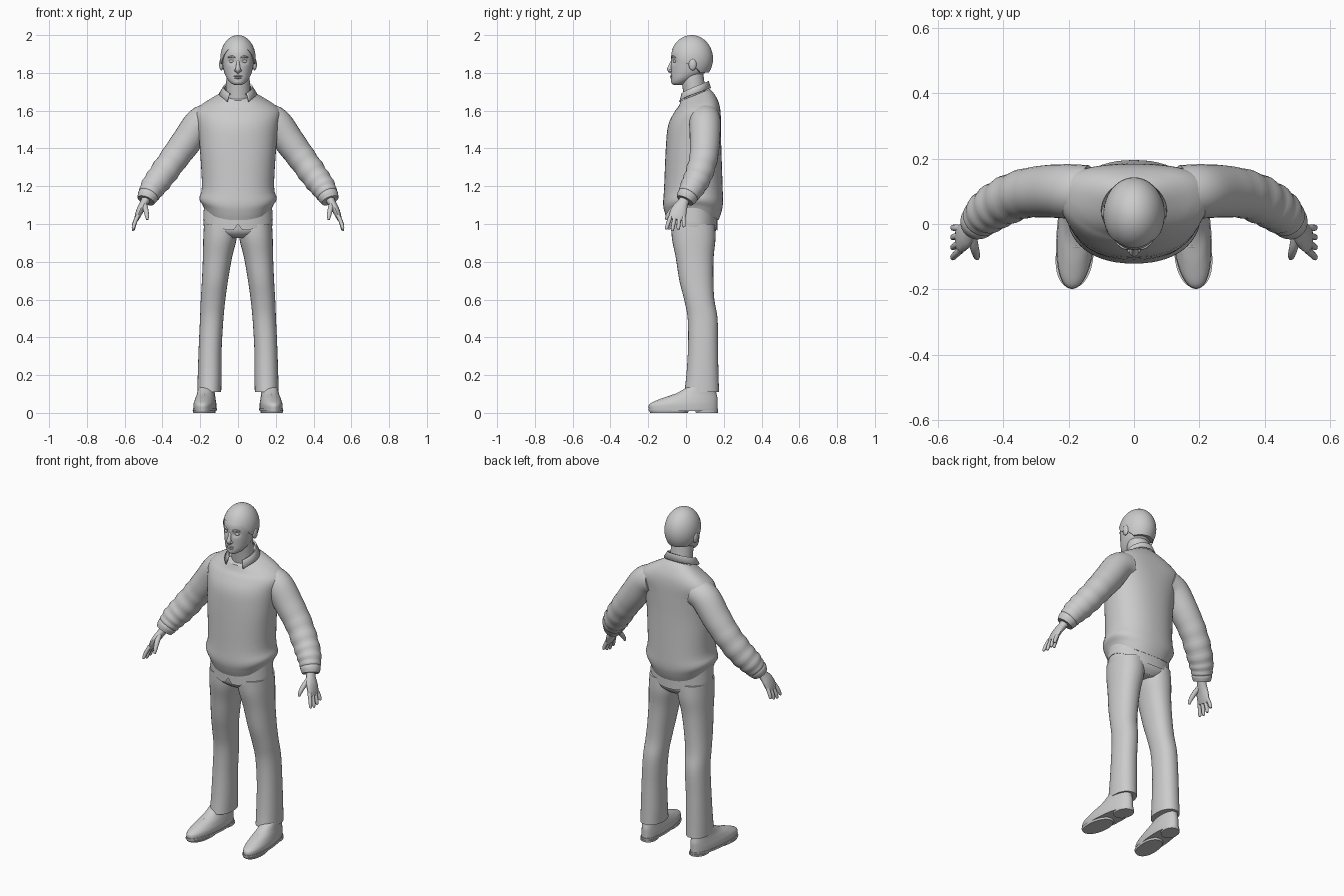
import bpy, bmesh, math
from mathutils import Vector

if "Cube" in bpy.data.objects:
    bpy.data.objects.remove(bpy.data.objects["Cube"], do_unlink=True)

grey = bpy.data.materials.new("plain_grey")
grey.use_nodes = True
colour = (0.6, 0.6, 0.6, 1)
grey.diffuse_color = colour
for node in grey.node_tree.nodes:
    if node.type == "BSDF_PRINCIPLED":
        node.inputs["Base Color"].default_value = colour
        node.inputs["Roughness"].default_value = 0.7

parts = []


def clamp(value):
    return max(0.0, min(1.0, value))


def finish(name, bm):
    bmesh.ops.recalc_face_normals(bm, faces=bm.faces)
    mesh = bpy.data.meshes.new(name)
    bm.to_mesh(mesh)
    bm.free()
    mesh.materials.append(grey)
    obj = bpy.data.objects.new(name, mesh)
    bpy.context.collection.objects.link(obj)
    parts.append(obj)
    return obj


def skin(name, rings, closed=True, flip=1):
    """Join rings of points into a surface, with end caps when closed."""
    bm = bmesh.new()
    grid = [[bm.verts.new((p[0] * flip, p[1], p[2])) for p in ring] for ring in rings]
    count = len(grid[0])
    for low, high in zip(grid, grid[1:]):
        for i in range(count if closed else count - 1):
            j = (i + 1) % count
            bm.faces.new((low[i], low[j], high[j], high[i]))
    if closed:
        bm.faces.new(grid[0])
        bm.faces.new(grid[-1])
    return finish(name, bm)


def spline(rows, steps):
    """Pass a smooth curve through rows of equal length."""
    out = []
    for i in range(len(rows) - 1):
        a, b, c, d = rows[max(i - 1, 0)], rows[i], rows[i + 1], rows[min(i + 2, len(rows) - 1)]
        for s in range(steps):
            t = s / steps
            out.append([q + t * ((r - p) / 2 + t * (p - 2.5 * q + 2 * r - e / 2
                        + t * (1.5 * (q - r) + (e - p) / 2)))
                        for p, q, r, e in zip(a, b, c, d)])
    return out + [list(rows[-1])]


def loft_rings(rows, steps=4, sides=32, power=2.0, warp=None):
    """Rows are x, y, z, half width, half depth, then optional tilt and dip."""
    rows = [tuple(r) + (0,) * (7 - len(r)) for r in rows]
    rings = []
    for x, y, z, rx, ry, tilt, dip in spline(rows, steps):
        ring = []
        for i in range(sides):
            a = math.tau * i / sides
            c, s = math.cos(a), math.sin(a)
            c = math.copysign(abs(c) ** (2 / power), c)
            s = math.copysign(abs(s) ** (2 / power), s)
            p = Vector((x + rx * c, y + ry * s, z + tilt * ry * s - dip * s * s))
            if warp:
                warp(p)
            ring.append(p)
        rings.append(ring)
    return rings


def tube_rings(rows, steps=4, sides=16, ripple=0.0):
    """Rows are x, y, z, radius across, radius through."""
    rows = spline(rows, steps)
    rings = []
    for i, (x, y, z, ra, rb) in enumerate(rows):
        tangent = Vector(rows[min(i + 1, len(rows) - 1)][:3]) - Vector(rows[max(i - 1, 0)][:3])
        tangent.normalize()
        across = Vector((0, 1, 0))
        across = (across - tangent * across.dot(tangent)).normalized()
        through = tangent.cross(across)
        swell = 1 + ripple * math.sin(i * 1.5) * clamp((1.42 - z) * 8)
        rings.append([Vector((x, y, z)) + (across * ra * math.cos(a) + through * rb * math.sin(a)) * swell
                      for a in (math.tau * k / sides for k in range(sides))])
    return rings


def pair(name, rings):
    for side, flip in (("left", 1), ("right", -1)):
        skin(f"{side}_{name}", rings, flip=flip)


def ball(name, centre, size):
    bm = bmesh.new()
    bmesh.ops.create_uvsphere(bm, u_segments=16, v_segments=10, radius=1)
    for v in bm.verts:
        v.co = Vector(centre) + Vector(a * b for a, b in zip(v.co, size))
    return finish(name, bm)


def round_rows(rows):
    return [(x, y, z, r, r) for x, y, z, r in rows]


# Head with eye sockets, and neck
def sockets(p):
    if p.y < 0:
        p.y += 0.012 * math.exp(-((abs(p.x) - 0.034) / 0.017) ** 2 - ((p.z - 1.862) / 0.014) ** 2)

skin("head", loft_rings([
    (0, -.045, 1.737, .02, .022), (0, -.035, 1.746, .038, .041), (0, -.015, 1.768, .057, .064),
    (0, .01, 1.80, .072, .089), (0, .02, 1.84, .081, .099), (0, .025, 1.88, .086, .104),
    (0, .028, 1.92, .082, .1), (0, .03, 1.96, .06, .072), (0, .03, 1.985, .03, .035)],
    steps=6, sides=48, warp=sockets))
skin("neck", loft_rings([(0, .055, 1.62, .065, .06), (0, .045, 1.70, .063, .06),
                         (0, .035, 1.77, .062, .06), (0, .03, 1.82, .06, .06)]))

# Facial features
skin("nose", tube_rings(round_rows([(0, -.069, 1.872, .007), (0, -.082, 1.838, .01),
                                    (0, -.086, 1.818, .014), (0, -.076, 1.803, .009)])))
ball("upper_lip", (0, -.076, 1.783), (.024, .009, .005))
ball("lower_lip", (0, -.075, 1.774), (.02, .009, .006))
ball("chin", (0, -.062, 1.754), (.022, .017, .014))
for side, f in (("left", 1), ("right", -1)):
    ball(f"{side}_eye", (f * .034, -.058, 1.861), (.015, .011, .008))
    ball(f"{side}_nostril", (f * .012, -.08, 1.812), (.008, .01, .007))
    ball(f"{side}_ear", (f * .088, .035, 1.845), (.012, .021, .032))
pair("eyebrow", tube_rings(round_rows([(.014, -.075, 1.881, .004), (.034, -.071, 1.887, .005),
                                       (.055, -.055, 1.881, .003)]), sides=8))

# Short hair that drops from the fringe to the nape
def hair_ring(t, inset=1.0):
    ring = []
    for i in range(48):
        a = math.tau * i / 48
        s = math.sin(a)
        edge = 1.925 - .078 * clamp((s + .8) / .5) - .045 * clamp(s / .5)
        low = math.asin((edge - 1.875) / .125)
        lift = low + (math.radians(88) - low) * t
        r = math.cos(lift) * inset
        ring.append((.094 * r * math.cos(a), .03 + .113 * r * s, 1.875 + .125 * math.sin(lift)))
    return ring

skin("hair", [hair_ring(0, .85)] + [hair_ring(k / 14) for k in range(15)])

# Shirt collar, open at the throat
collar = [[], [], []]
for k in range(41):
    a = math.radians(-55 + 290 * k / 40)
    c, s = math.cos(a), math.sin(a)
    front = max(0, -s) ** 6
    top = 1.722 + .032 * s - .02 * front
    collar[0].append((.07 * c, .042 + .07 * s, top - .004))
    collar[1].append((.077 * c, .042 + .077 * s, top))
    collar[2].append((.098 * c, .04 + .09 * s, top - .035 - .03 * front))
fold = skin("shirt_collar", collar, closed=False).modifiers.new("thickness", "SOLIDIFY")
fold.thickness = .006
fold.offset = 0

# Pullover body with a gathered hem
def round_shoulders(p):
    p.y += .5 * p.x * p.x * clamp((p.z - 1.4) / .2)

skin("pullover_body", loft_rings([
    (0, .037, 1.065, .172, .135, 0, .045), (0, .037, 1.098, .186, .149, 0, .04),
    (0, .037, 1.135, .205, .158, 0, .03), (0, .039, 1.2, .191, .155, 0, .01),
    (0, .04, 1.4, .202, .147), (0, .045, 1.52, .215, .14), (0, .06, 1.59, .228, .123),
    (0, .066, 1.63, .195, .108, .1), (0, .06, 1.662, .14, .092, .25), (0, .05, 1.685, .09, .076, .4)],
    sides=56, power=2.25, warp=round_shoulders))

# Shirt tail, split below the last button
def tail_edge(p):
    if p.z < 1.06:
        s = (p.y - .036) / .13
        p.z -= .06 * min(1, s * s)
        if s < 0:
            p.z += .035 * clamp(1 - abs(p.x) / .025)

skin("shirt_tail", loft_rings([(0, .036, 1.025, .17, .118), (0, .036, 1.025, .184, .13),
                               (0, .036, 1.1, .18, .13)], steps=1, sides=64, power=2.2, warp=tail_edge))

# Sleeves with soft folds, and cuffs
pair("sleeve", tube_rings(round_rows([
    (.14, .1, 1.56, .08), (.2, .1, 1.535, .083), (.27, .1, 1.44, .08), (.34, .092, 1.345, .075),
    (.405, .065, 1.255, .072), (.45, .035, 1.195, .066), (.473, .012, 1.155, .056)]),
    steps=6, sides=28, ripple=.035))
pair("sleeve_cuff", tube_rings(round_rows([(.465, .018, 1.168, .05), (.477, .007, 1.147, .056),
                                           (.487, -.005, 1.124, .047)]), sides=24))

# Hands
pair("palm", tube_rings([(.48, 0, 1.145, .028, .026), (.495, -.015, 1.115, .029, .022),
                         (.515, -.034, 1.08, .041, .02), (.53, -.045, 1.045, .044, .016),
                         (.538, -.05, 1.022, .038, .011)]))
for name, off, reach in (("index", -.033, .062), ("middle", -.011, .07), ("ring", .011, .064), ("little", .032, .05)):
    pair(f"{name}_finger", tube_rings(round_rows([
        (.53, -.046 + off, 1.045, .011), (.546, -.052 + off * 1.25, 1.033 - reach * .4, .0105),
        (.554, -.056 + off * 1.4, 1.033 - reach * .85, .009),
        (.555, -.057 + off * 1.45, 1.033 - reach, .005)]), sides=10))
pair("thumb", tube_rings(round_rows([(.497, -.035, 1.105, .015), (.489, -.07, 1.078, .014),
                                     (.482, -.096, 1.045, .011), (.48, -.105, 1.022, .006)]), sides=12))

# Trousers
skin("trouser_seat", loft_rings([(0, .045, .925, .07, .085), (0, .04, .955, .165, .115),
                                 (0, .038, 1.0, .182, .122), (0, .036, 1.07, .176, .122)],
                                sides=48, power=2.3))
pair("trouser_leg", loft_rings([
    (.152, .083, .11, .063, .092), (.15, .087, .2, .063, .085), (.147, .09, .35, .061, .079),
    (.139, .088, .5, .062, .079), (.132, .07, .6, .065, .08), (.122, .055, .7, .069, .09),
    (.109, .046, .82, .077, .1), (.096, .041, .92, .088, .115), (.092, .038, 1.0, .088, .116)], power=2.2))

# Shoes, toes turned slightly out
def toe_out(p):
    p.x -= .08 * p.y

def shoe_part(name, rows, steps=1):
    pair(name, loft_rings(rows, steps=steps, sides=36, power=2.2, warp=toe_out))

shoe_part("shoe_upper", [(.174, -.014, .018, .058, .182), (.174, -.012, .048, .058, .18),
                         (.174, .018, .076, .052, .149), (.174, .053, .102, .046, .108),
                         (.174, .08, .135, .043, .076)], steps=5)
shoe_part("shoe_sole", [(.174, -.014, .01, .06, .183), (.174, -.014, .024, .061, .185)])
shoe_part("shoe_heel", [(.174, .11, 0, .046, .058), (.174, .11, .012, .047, .06)])
shoe_part("shoe_tread", [(.174, -.09, 0, .054, .1), (.174, -.09, .012, .058, .106)])
for k in range(3):
    y, z = -.07 + .025 * k, .09 + .009 * k
    pair(f"shoe_lace_{k + 1}", tube_rings(round_rows([
        (.15, y, z - .01, .004), (.177, y, z + .004, .004), (.204, y, z - .01, .004)]), sides=8))

# Smooth shading with crisp hems
bpy.ops.object.select_all(action="DESELECT")
for obj in parts:
    obj.select_set(True)
bpy.context.view_layer.objects.active = parts[0]
bpy.ops.object.shade_smooth_by_angle(angle=math.radians(45))
